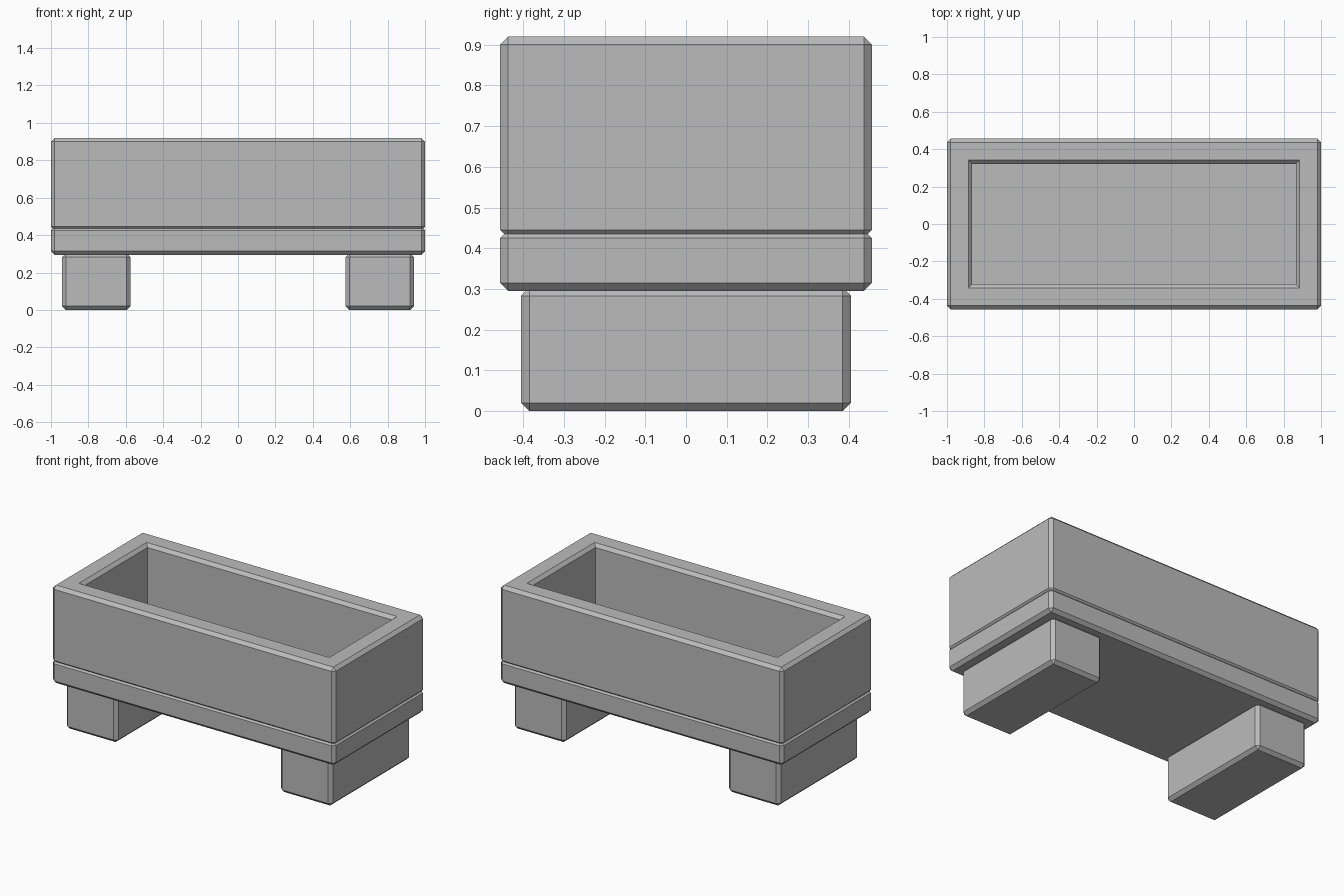
import bpy
import bmesh

CHAMFER = 0.02

# Remove the default cube
cube = bpy.data.objects.get("Cube")
if cube:
    bpy.data.objects.remove(cube, do_unlink=True)

# Single stone colour
stone = bpy.data.materials.new("grey_stone")
stone.use_nodes = True
colour = (0.5, 0.5, 0.5, 1.0)
stone.diffuse_color = colour
stone.node_tree.nodes["Principled BSDF"].inputs["Base Color"].default_value = colour


def finish(name, bm):
    bmesh.ops.recalc_face_normals(bm, faces=bm.faces)
    mesh = bpy.data.meshes.new(name)
    bm.to_mesh(mesh)
    bm.free()
    mesh.materials.append(stone)
    obj = bpy.data.objects.new(name, mesh)
    bpy.context.collection.objects.link(obj)
    return obj


def chamfered_block(name, x0, x1, half_y, z0, z1):
    """Solid block with every edge chamfered."""
    bm = bmesh.new()
    bmesh.ops.create_cube(bm, size=1)
    for v in bm.verts:
        v.co = ((x0 + x1) / 2 + v.co.x * (x1 - x0),
                v.co.y * 2 * half_y,
                (z0 + z1) / 2 + v.co.z * (z1 - z0))
    bmesh.ops.bevel(bm, geom=bm.edges[:], offset=CHAMFER, segments=1,
                    profile=0.5, affect='EDGES')
    return finish(name, bm)


def chamfered_frame(name, half_x, half_y, wall, z0, z1):
    """Open rectangular frame: chamfered rims and outer corners."""
    c = CHAMFER

    def outer_ring(bm, inset, z):
        # Eight points, so the upright corners are chamfered too
        x, y = half_x - inset, half_y - inset
        cut = c - inset
        pts = []
        for sx, sy in ((1, 1), (-1, 1), (-1, -1), (1, -1)):
            a, b = (sx * x, sy * (y - cut)), (sx * (x - cut), sy * y)
            pts += [a, b] if sx == sy else [b, a]
        return [bm.verts.new((px, py, z)) for px, py in pts]

    def inner_ring(bm, inset, z):
        x, y = half_x - wall - inset, half_y - wall - inset
        ring = []
        for sx, sy in ((1, 1), (-1, 1), (-1, -1), (1, -1)):
            v = bm.verts.new((sx * x, sy * y, z))
            ring += [v, v]
        return ring

    bm = bmesh.new()
    rings = [outer_ring(bm, 0, z0 + c), outer_ring(bm, 0, z1 - c),
             outer_ring(bm, c, z1), inner_ring(bm, 0, z1),
             inner_ring(bm, c, z1 - c), inner_ring(bm, c, z0 + c),
             inner_ring(bm, 0, z0), outer_ring(bm, c, z0)]
    bmesh_faces = zip(rings, rings[1:] + rings[:1])
    for low, high in bmesh_faces:
        for i in range(8):
            j = (i + 1) % 8
            corners = list(dict.fromkeys((low[i], low[j], high[j], high[i])))
            if len(corners) > 2:
                bm.faces.new(corners)
    # Weld the points where the corner chamfers close up
    bmesh.ops.remove_doubles(bm, verts=bm.verts[:], dist=0.0001)
    return finish(name, bm)


# Trough walls, base slab and the two feet
chamfered_frame("trough_walls", 1.0, 0.457, 0.115, 0.425, 0.92)
chamfered_block("base_slab", -1.0, 1.0, 0.457, 0.295, 0.445)
for side, name in ((1, "left_foot"), (-1, "right_foot")):
    x0, x1 = sorted((side * 0.575, side * 0.94))
    chamfered_block(name, x0, x1, 0.405, 0.0, 0.303)
